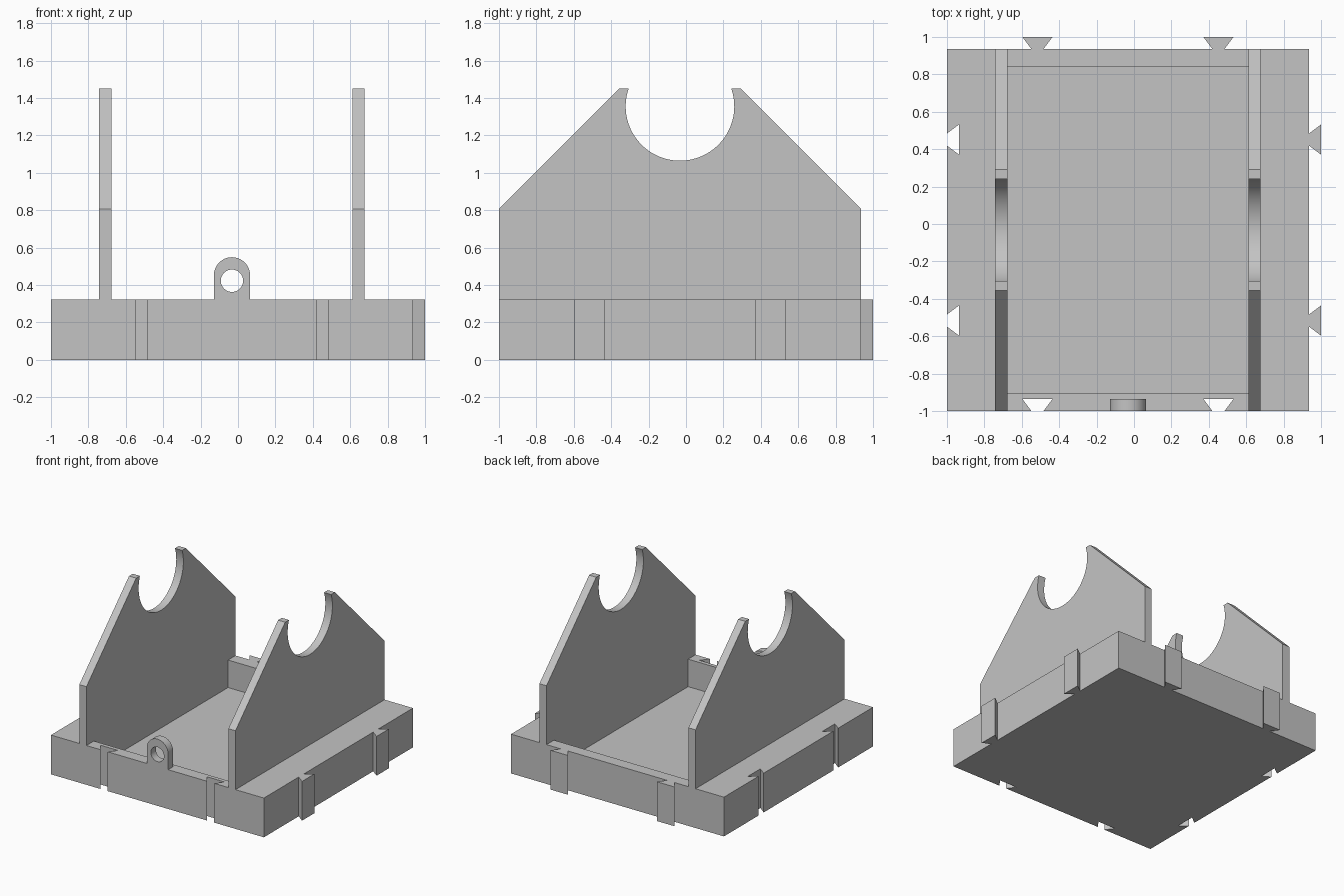
import bpy
import bmesh
from math import asin, cos, pi, sin, radians

if "Cube" in bpy.data.objects:
    bpy.data.objects.remove(bpy.data.objects["Cube"], do_unlink=True)

U = 1 / 31          # one design unit in scene units
SIZE, HEIGHT = 60, 10
JOINTS = (15, 45)   # dovetail centres along each side
MID = SIZE / 2

grey = bpy.data.materials.new("light_grey")
grey.use_nodes = True
grey.diffuse_color = (0.55, 0.55, 0.55, 1)
grey.node_tree.nodes["Principled BSDF"].inputs["Base Color"].default_value = (0.55, 0.55, 0.55, 1)


def prism(name, outline, axis, start, end):
    """Extrude a closed 2D outline along an axis, in design units."""
    place = {
        "x": lambda a, b, t: (t, a, b),
        "y": lambda a, b, t: (a, t, b),
        "z": lambda a, b, t: (a, b, t),
    }[axis]
    bm = bmesh.new()
    rings = []
    for t in (start, end):
        ring = []
        for a, b in outline:
            x, y, z = place(a, b, t)
            ring.append(bm.verts.new((x * U - 1, y * U - 1, z * U)))
        bm.faces.new(ring)
        rings.append(ring)
    n = len(outline)
    for i in range(n):
        j = (i + 1) % n
        bm.faces.new((rings[0][i], rings[0][j], rings[1][j], rings[1][i]))
    bmesh.ops.recalc_face_normals(bm, faces=bm.faces)
    mesh = bpy.data.meshes.new(name)
    bm.to_mesh(mesh)
    bm.free()
    mesh.materials.append(grey)
    obj = bpy.data.objects.new(name, mesh)
    bpy.context.collection.objects.link(obj)
    return obj


def arc(ca, cb, r, a0, a1, steps):
    angles = [a0 + (a1 - a0) * i / steps for i in range(steps + 1)]
    return [(ca + r * cos(a), cb + r * sin(a)) for a in angles]


def activate(obj):
    bpy.ops.object.select_all(action="DESELECT")
    obj.select_set(True)
    bpy.context.view_layer.objects.active = obj


def cut(obj, cutter):
    cutter.hide_render = True
    mod = obj.modifiers.new("cut", "BOOLEAN")
    mod.operation = "DIFFERENCE"
    mod.solver = "EXACT"
    mod.object = cutter
    activate(obj)
    bpy.ops.object.modifier_apply(modifier=mod.name)
    bpy.data.objects.remove(cutter, do_unlink=True)


def dovetail(edge):
    """Points of both joints on one side: narrow at the edge, wide 2 units on."""
    return [(c + s, edge + d) for c in JOINTS
            for s, d in ((-1, 0), (-2.5, 2), (2.5, 2), (1, 0))]


# Base: sockets on the front and right-hand sides, matching tabs opposite
front = dovetail(0)
plus_x = [(b, a) for a, b in dovetail(SIZE)]
back = dovetail(SIZE)[::-1]
minus_x = [(b, a) for a, b in front][::-1]
outline = ([(0, 0)] + front + [(SIZE, 0)] + plus_x
           + [(SIZE, SIZE)] + back + [(0, SIZE)] + minus_x)
base = prism("base_tray", outline, "z", 0, HEIGHT)

# Pocket in the tray
pocket = [(10, 3), (50, 3), (50, 57), (10, 57)]
cut(base, prism("pocket_cutter", pocket, "z", 3, HEIGHT + 5))

# Cradle plates with a round open seat at the top
lip = asin(3 / 9)
seat = arc(MID, 42, 9, lip, -pi - lip, 64)
side = [(0, HEIGHT), (SIZE, HEIGHT), (SIZE, 25), (40, 45)] + seat + [(20, 45), (0, 25)]
plates = [prism("right_cradle_plate", side, "x", 8, 10),
          prism("left_cradle_plate", side, "x", 50, 52)]

# Front lug with a pin hole
arch = [(MID - 3, HEIGHT), (MID + 3, HEIGHT)] + arc(MID, 14, 3, 0, pi, 32)
lug = prism("front_lug", arch, "y", 0, 2)
hole = arc(MID, 13.1, 1.85, 0, 2 * pi, 40)[:-1]
cut(lug, prism("hole_cutter", hole, "y", -2, 4))

for obj in plates + [lug]:
    activate(obj)
    bpy.ops.object.shade_smooth_by_angle(angle=radians(30))
